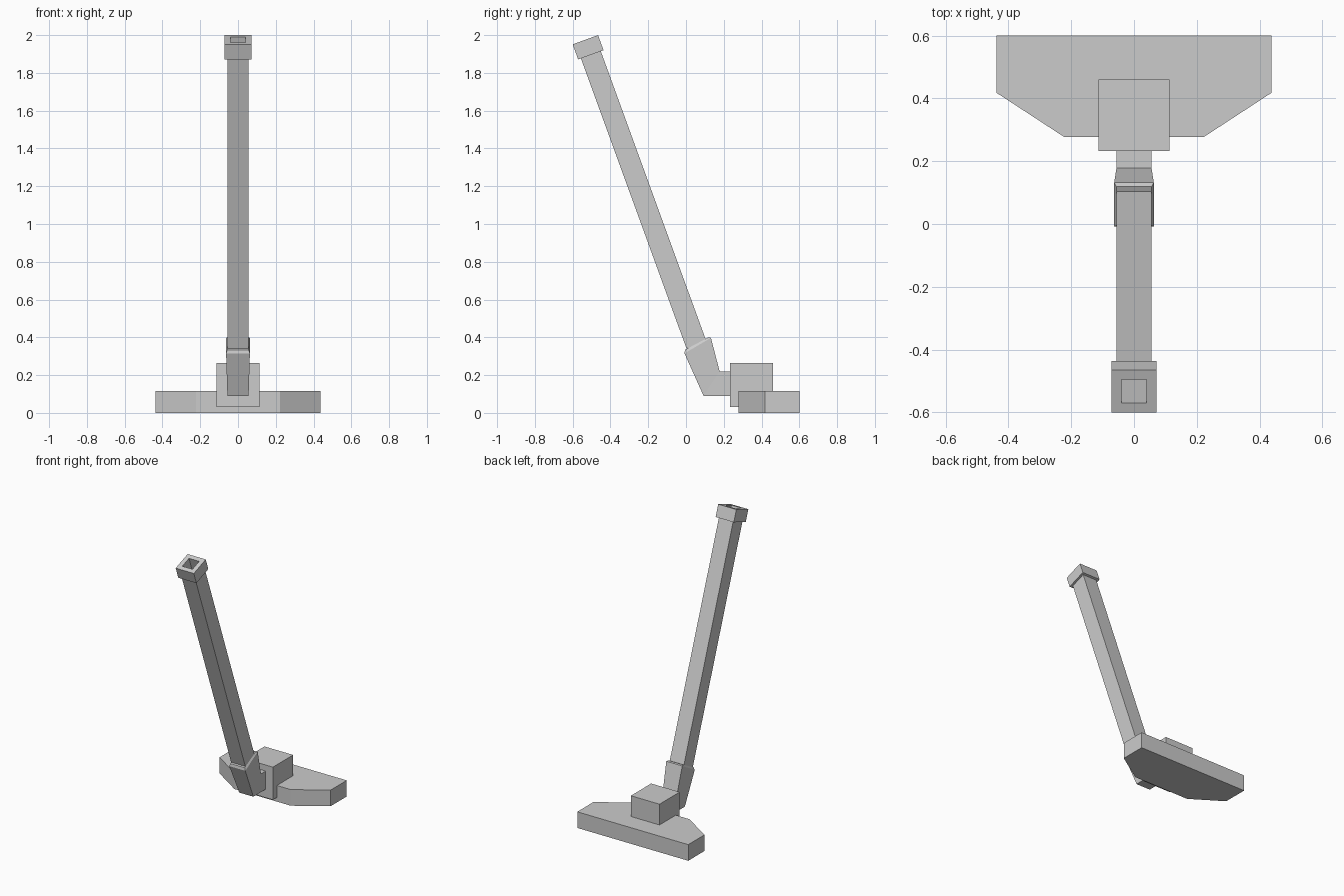
import bpy, bmesh
from math import sin, cos, radians

if "Cube" in bpy.data.objects:
    bpy.data.objects.remove(bpy.data.objects["Cube"])


def loft(name, rings):
    """Closed skin through four-sided rings: (yz point a, yz point b, half width in x)."""
    bm = bmesh.new()
    loops = []
    for (ya, za), (yb, zb), w in rings:
        loops.append([bm.verts.new(p) for p in
                      ((-w, ya, za), (w, ya, za), (w, yb, zb), (-w, yb, zb))])
    for lo, hi in zip(loops, loops[1:]):
        for i in range(4):
            j = (i + 1) % 4
            bm.faces.new((lo[i], lo[j], hi[j], hi[i]))
    bm.faces.new(loops[0][::-1])
    bm.faces.new(loops[-1])
    finish(name, bm)


def finish(name, bm):
    bmesh.ops.recalc_face_normals(bm, faces=bm.faces)
    mesh = bpy.data.meshes.new(name)
    bm.to_mesh(mesh)
    bm.free()
    bpy.context.collection.objects.link(bpy.data.objects.new(name, mesh))


# Floor head: half outline mirrored across x, then extruded up
half = [(0.438, 0.6), (0.438, 0.418), (0.222, 0.277)]
outline = half + [(-x, y) for x, y in reversed(half)]
bm = bmesh.new()
base = bm.faces.new([bm.verts.new((x, y, 0)) for x, y in outline])
top = bmesh.ops.extrude_face_region(bm, geom=[base])["geom"]
bmesh.ops.translate(bm, vec=(0, 0, 0.115),
                    verts=[v for v in top if isinstance(v, bmesh.types.BMVert)])
finish("floor_head", bm)

# Joint block on the head
loft("joint_block", [((0.232, 0.03), (0.232, 0.263), 0.113),
                     ((0.46, 0.03), (0.46, 0.263), 0.113)])

# Bent elbow with a small chamfer where the tube enters
loft("elbow", [((0.25, 0.09), (0.25, 0.22), 0.056),
               ((0.093, 0.09), (0.178, 0.22), 0.056),
               ((-0.008, 0.315), (0.132, 0.397), 0.063),
               ((-0.005, 0.334), (0.119, 0.4), 0.056)])

# Leaning tube with a square collar and hollow top
TILT = radians(20)
TOP = (-0.5328, 1.9755)


def square(d, w):
    """Ring across the tube at distance d down from the top."""
    y, z = TOP[0] + d * sin(TILT), TOP[1] - d * cos(TILT)
    dy, dz = w * cos(TILT), w * sin(TILT)
    return (y - dy, z - dz), (y + dy, z + dz), w


loft("tube", [square(1.72, 0.056), square(0.085, 0.056), square(0.085, 0.0715),
              square(0, 0.0715), square(0, 0.04), square(0.5, 0.04)])
